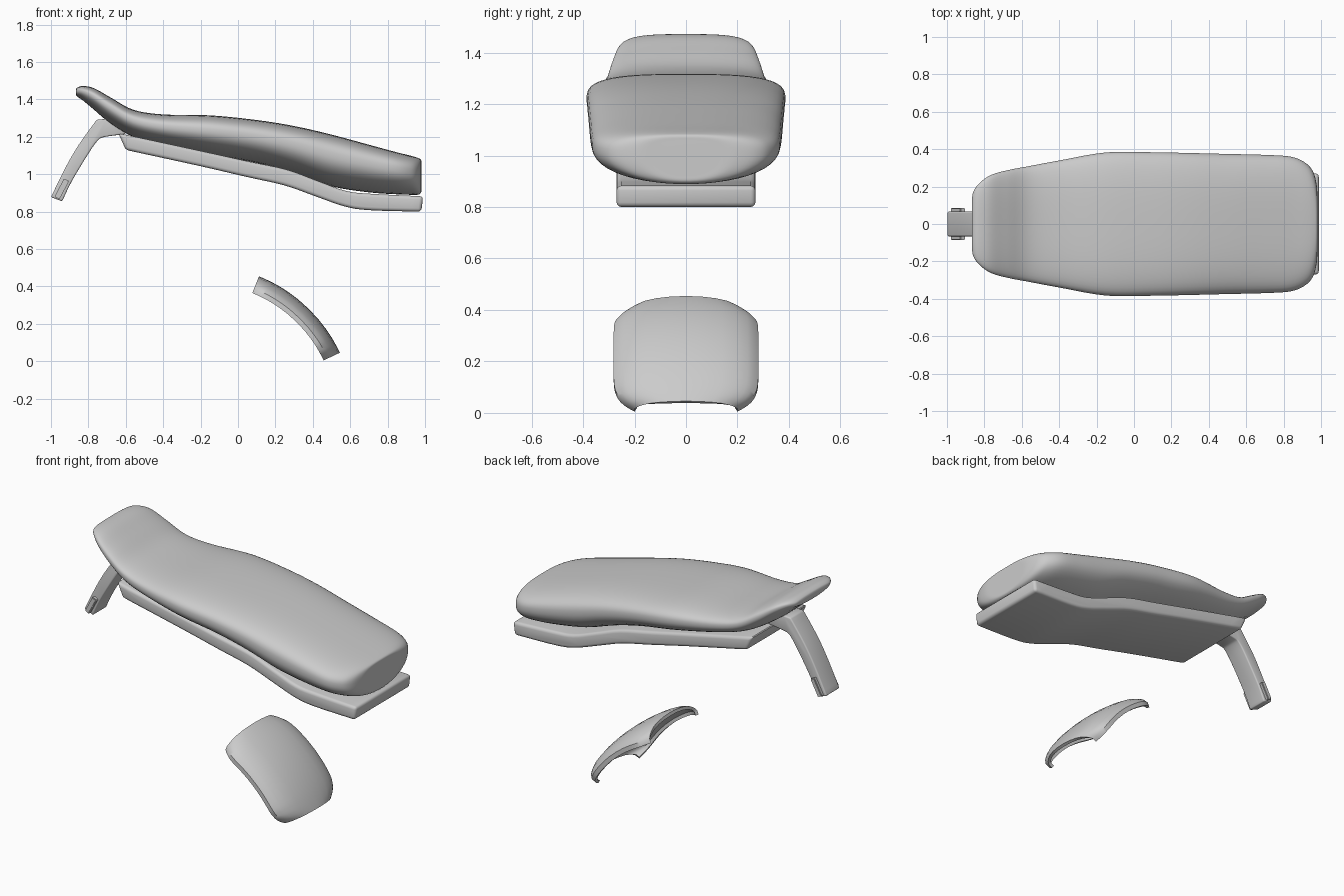
import bpy
import bmesh
from math import sin, cos, pi, radians, copysign
from mathutils import Vector, Matrix

default = bpy.data.objects.get("Cube")
if default:
    bpy.data.objects.remove(default, do_unlink=True)

# One plain grey for every part
grey = bpy.data.materials.new("plain_grey")
grey.use_nodes = True
GREY = (0.6, 0.6, 0.6, 1.0)
grey.diffuse_color = GREY
grey.node_tree.nodes["Principled BSDF"].inputs["Base Color"].default_value = GREY


def finish(name, bm, angle=35, thickness=0.0):
    """Turn a bmesh into a smooth-shaded, named object."""
    bmesh.ops.recalc_face_normals(bm, faces=bm.faces[:])
    mesh = bpy.data.meshes.new(name)
    bm.to_mesh(mesh)
    bm.free()
    mesh.materials.append(grey)
    obj = bpy.data.objects.new(name, mesh)
    bpy.context.collection.objects.link(obj)
    bpy.ops.object.select_all(action='DESELECT')
    obj.select_set(True)
    bpy.context.view_layer.objects.active = obj
    if thickness:
        shell = obj.modifiers.new("shell", 'SOLIDIFY')
        shell.thickness = thickness
        shell.offset = -1
        bpy.ops.object.modifier_apply(modifier=shell.name)
    bpy.ops.object.shade_smooth_by_angle(angle=radians(angle))
    return obj


def spline(rows, steps):
    """Smooth curve through tuples of any length."""
    pts = [rows[0]] + list(rows) + [rows[-1]]
    out = []
    for a, b, c, d in zip(pts, pts[1:], pts[2:], pts[3:]):
        for i in range(steps):
            t = i / steps
            out.append([q + 0.5 * t * (r - p + t * (2 * p - 5 * q + 4 * r - s
                        + t * (3 * (q - r) + s - p)))
                        for p, q, r, s in zip(a, b, c, d)])
    return out + [list(rows[-1])]


def loft(rings, closed):
    """Skin a list of equal-length point rings."""
    bm = bmesh.new()
    loops = [[bm.verts.new(p) for p in ring] for ring in rings]
    n = len(loops[0])
    for a, b in zip(loops, loops[1:]):
        for i in range(n if closed else n - 1):
            j = (i + 1) % n
            bm.faces.new((a[i], a[j], b[j], b[i]))
    if closed:
        bm.faces.new(loops[0])
        bm.faces.new(loops[-1])
    return bm


def extrude_profile(outline, half_width, bevel):
    """Extrude an x-z outline across y and round its hard edges."""
    rings = [[(x, y, z) for x, z in outline] for y in (-half_width, half_width)]
    bm = loft(rings, True)
    bmesh.ops.recalc_face_normals(bm, faces=bm.faces[:])
    hard = [e for e in bm.edges if e.calc_face_angle(0) > radians(40)]
    bmesh.ops.bevel(bm, geom=hard, offset=bevel, segments=3, profile=0.5,
                    affect='EDGES', clamp_overlap=True)
    return bm


# Padded seat cushion: x, half width, underside height, top height
cushion_rows = [
    (-.867, .12, 1.43, 1.45), (-.86, .17, 1.415, 1.463), (-.83, .215, 1.395, 1.472),
    (-.77, .26, 1.345, 1.46), (-.68, .287, 1.27, 1.41), (-.56, .31, 1.2, 1.345),
    (-.4, .34, 1.155, 1.32), (-.15, .383, 1.105, 1.315), (.1, .384, 1.06, 1.29),
    (.3, .38, 1.005, 1.258), (.5, .375, .935, 1.212), (.7, .37, .903, 1.158),
    (.84, .36, .893, 1.12), (.92, .325, .89, 1.1), (.96, .275, .89, 1.088),
    (.978, .2, .9, 1.078), (.98, .13, .92, 1.06)]


def cushion_ring(x, half, low, high, count=48):
    middle = low + 0.6 * (high - low)
    ring = []
    for i in range(count):
        a = 2 * pi * (i + 0.5) / count
        c, s = cos(a), sin(a)
        power, reach = (2 / 2.9, high - middle) if s > 0 else (2 / 2.2, middle - low)
        ring.append((x, half * copysign(abs(c) ** power, c),
                     middle + reach * copysign(abs(s) ** power, s)))
    return ring


finish("seat_cushion", loft([cushion_ring(*r) for r in spline(cushion_rows, 5)], True), 50)

# Seat pan under the cushion
pan_bottom = spline([(-.6, 1.13), (-.2, 1.043), (.05, .985), (.25, .94), (.42, .88),
                     (.57, .828), (.7, .808), (.98, .8)], 4)
pan_top = spline([(.99, .882), (.72, .895), (.58, .91), (.43, .963), (.26, 1.025),
                  (.05, 1.07), (-.2, 1.125), (-.64, 1.22)], 4)
finish("seat_pan", extrude_profile(pan_bottom + pan_top, 0.27, 0.018))

# Curved support arm behind the seat
arm_outer = spline([(-.755, 1.292), (-.85, 1.16), (-.92, 1.04), (-1.0, .878)], 4)
arm_inner = spline([(-.94, .855), (-.89, .96), (-.8, 1.11), (-.748, 1.182),
                    (-.71, 1.2), (-.6, 1.215)], 4)
finish("support_arm",
       extrude_profile(arm_outer + arm_inner + [(-.6, 1.24), (-.71, 1.295)], 0.066, 0.008))

# Raised tabs on both sides of the arm's lower end
for side, label in ((1, "left"), (-1, "right")):
    bm = bmesh.new()
    bmesh.ops.create_cube(bm, size=1)
    bmesh.ops.scale(bm, vec=(.11, .03, .03), verts=bm.verts)
    bmesh.ops.bevel(bm, geom=bm.edges[:], offset=.004, segments=2, affect='EDGES')
    bmesh.ops.rotate(bm, cent=(0, 0, 0), matrix=Matrix.Rotation(radians(-62), 3, 'Y'),
                     verts=bm.verts)
    bmesh.ops.translate(bm, vec=(-.942, side * .071, .922), verts=bm.verts)
    finish("arm_tab_" + label, bm)

# Curved mudguard with side skirts, swept along an arc
half_section = [(.25, -.002), (.5, -.009), (.7, -.02), (.85, -.037),
                (.93, -.05), (1, -.07), (1, -.096)]
section = ([(-y, h) for y, h in reversed(half_section)] + [(0, 0)] + half_section)
widths = spline([(0, .23), (.05, .252), (.14, .275), (.3, .281), (.75, .281),
                 (.88, .268), (.95, .24), (1, .2)], 4)
arc_centre = Vector((-.189, 0, -.298))
rings = []
for s, half in widths:
    a = radians(68.2 - 43.1 * s)
    outward = Vector((cos(a), 0, sin(a)))
    rings.append([arc_centre + outward * (.81 + h) + Vector((0, y * half, 0))
                  for y, h in section])
guard = loft(rings, False)
finish("mudguard", guard, 40, 0.018)
